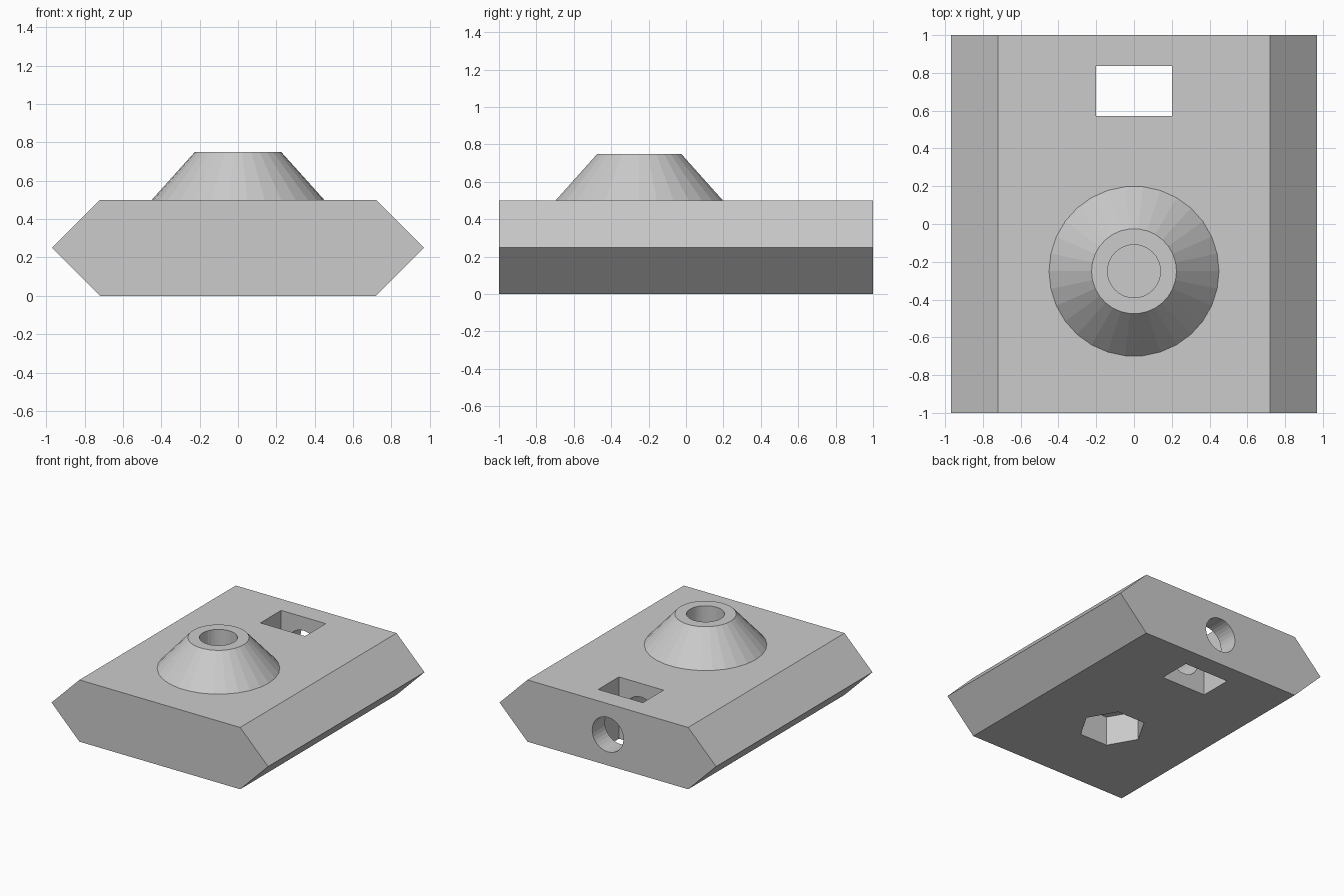
import bpy
import bmesh
import math
from mathutils import Matrix

old = bpy.data.objects.get("Cube")
if old:
    bpy.data.objects.remove(old, do_unlink=True)

gray = bpy.data.materials.new("light gray")
gray.use_nodes = True
gray.diffuse_color = (0.6, 0.6, 0.6, 1)
gray.node_tree.nodes["Principled BSDF"].inputs["Base Color"].default_value = (0.6, 0.6, 0.6, 1)


def make_object(name, bm):
    bmesh.ops.recalc_face_normals(bm, faces=bm.faces)
    mesh = bpy.data.meshes.new(name)
    bm.to_mesh(mesh)
    bm.free()
    mesh.materials.append(gray)
    obj = bpy.data.objects.new(name, mesh)
    bpy.context.collection.objects.link(obj)
    return obj


def cone(name, r1, r2, depth, sides, matrix):
    bm = bmesh.new()
    bmesh.ops.create_cone(bm, cap_ends=True, segments=sides, radius1=r1,
                          radius2=r2, depth=depth, matrix=matrix)
    return make_object(name, bm)


def upright(z0, z1, turn=0):
    """Place a vertical shape on the boss axis between two heights."""
    return Matrix.Translation((0, BOSS_Y, (z0 + z1) / 2)) @ Matrix.Rotation(turn, 4, 'Z')


def combine(target, tool, operation):
    """Apply a boolean, then remove the helper."""
    mod = target.modifiers.new(tool.name, 'BOOLEAN')
    mod.operation = operation
    mod.solver = 'EXACT'
    mod.object = tool
    bpy.context.view_layer.objects.active = target
    bpy.ops.object.modifier_apply(modifier=mod.name)
    bpy.data.objects.remove(tool, do_unlink=True)


BOSS_Y = -0.25
QUARTER = math.pi / 2

# Six-sided body, extruded from front to back
bm = bmesh.new()
profile = [(-0.72, 0), (0.72, 0), (0.97, 0.25), (0.72, 0.5), (-0.72, 0.5), (-0.97, 0.25)]
face = bm.faces.new([bm.verts.new((x, -1, z)) for x, z in profile])
ext = bmesh.ops.extrude_face_region(bm, geom=[face])
moved = [v for v in ext["geom"] if isinstance(v, bmesh.types.BMVert)]
bmesh.ops.translate(bm, verts=moved, vec=(0, 2, 0))
body = make_object("mounting_block", bm)

# Tapered boss, sunk a little into the body (same slope below the surface)
boss = cone("tapered_boss", 0.468, 0.225, 0.27, 30, upright(0.48, 0.75, QUARTER))
# The sunk skirt disappears inside the body
combine(body, boss, 'UNION')

# Blind round hole in the boss
combine(body, cone("boss_hole", 0.14, 0.14, 0.585, 32, upright(0.265, 0.85)), 'DIFFERENCE')

# Hexagonal pocket underneath, corners pointing left and right
combine(body, cone("hex_pocket", 0.25, 0.25, 0.34, 6, upright(-0.1, 0.24, QUARTER)), 'DIFFERENCE')

# Rectangular slot through the body
bm = bmesh.new()
bmesh.ops.create_cube(bm, size=1)
bmesh.ops.scale(bm, vec=(0.4, 0.265, 1), verts=bm.verts)
bmesh.ops.translate(bm, vec=(0, 0.705, 0.25), verts=bm.verts)
combine(body, make_object("slot", bm), 'DIFFERENCE')

# Round bore from the back, running past the slot
bore_place = Matrix.Translation((0, 0.7, 0.25)) @ Matrix.Rotation(QUARTER, 4, 'X')
combine(body, cone("back_bore", 0.14, 0.14, 0.8, 32, bore_place), 'DIFFERENCE')
